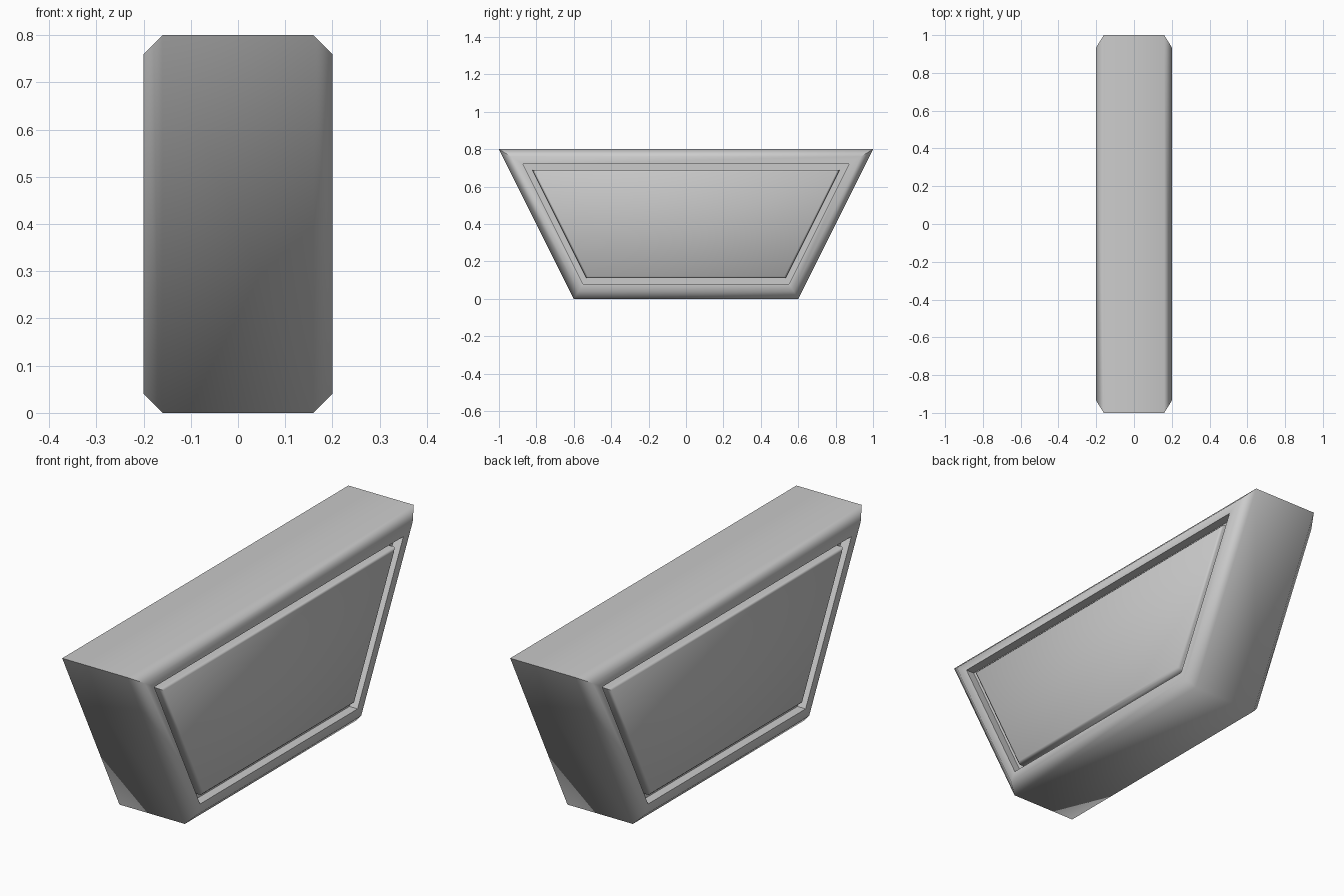
import bpy, bmesh, math

if "Cube" in bpy.data.objects:
    bpy.data.objects.remove(bpy.data.objects["Cube"])

BOTTOM, TOP, HEIGHT = 0.6, 1.0, 0.8
SLOPE = (TOP - BOTTOM) / HEIGHT
SLANT = math.hypot(1, SLOPE)


def ring(bm, x, d):
    """Trapezoid outline at x, inset evenly by d."""
    def half(z):
        return BOTTOM + SLOPE * z - d * SLANT
    lo, hi = d, HEIGHT - d
    pts = [(-half(lo), lo), (half(lo), lo), (half(hi), hi), (-half(hi), hi)]
    return [bm.verts.new((x, y, z)) for y, z in pts]


def loft(name, sections):
    """Skin a list of (x, inset) trapezoid sections and cap both ends."""
    bm = bmesh.new()
    rings = [ring(bm, x, d) for x, d in sections]
    for a, b in zip(rings, rings[1:]):
        for i in range(4):
            j = (i + 1) % 4
            bm.faces.new((a[i], a[j], b[j], b[i]))
    bm.faces.new(rings[0])
    bm.faces.new(rings[-1])
    bmesh.ops.recalc_face_normals(bm, faces=bm.faces)
    me = bpy.data.meshes.new(name)
    bm.to_mesh(me)
    bm.free()
    ob = bpy.data.objects.new(name, me)
    bpy.context.collection.objects.link(ob)
    bpy.ops.object.select_all(action='DESELECT')
    ob.select_set(True)
    bpy.context.view_layer.objects.active = ob
    bpy.ops.object.shade_smooth_by_angle(angle=math.radians(50))
    return ob


# Chamfered block: rim, groove and raised centre panel, same on both sides
side = [(0.16, 0.0), (0.2, 0.04), (0.2, 0.08), (0.16, 0.08),
        (0.16, 0.11), (0.19, 0.11), (0.2, 0.12)]
loft("tapered_block", [(-x, d) for x, d in reversed(side)] + side)
